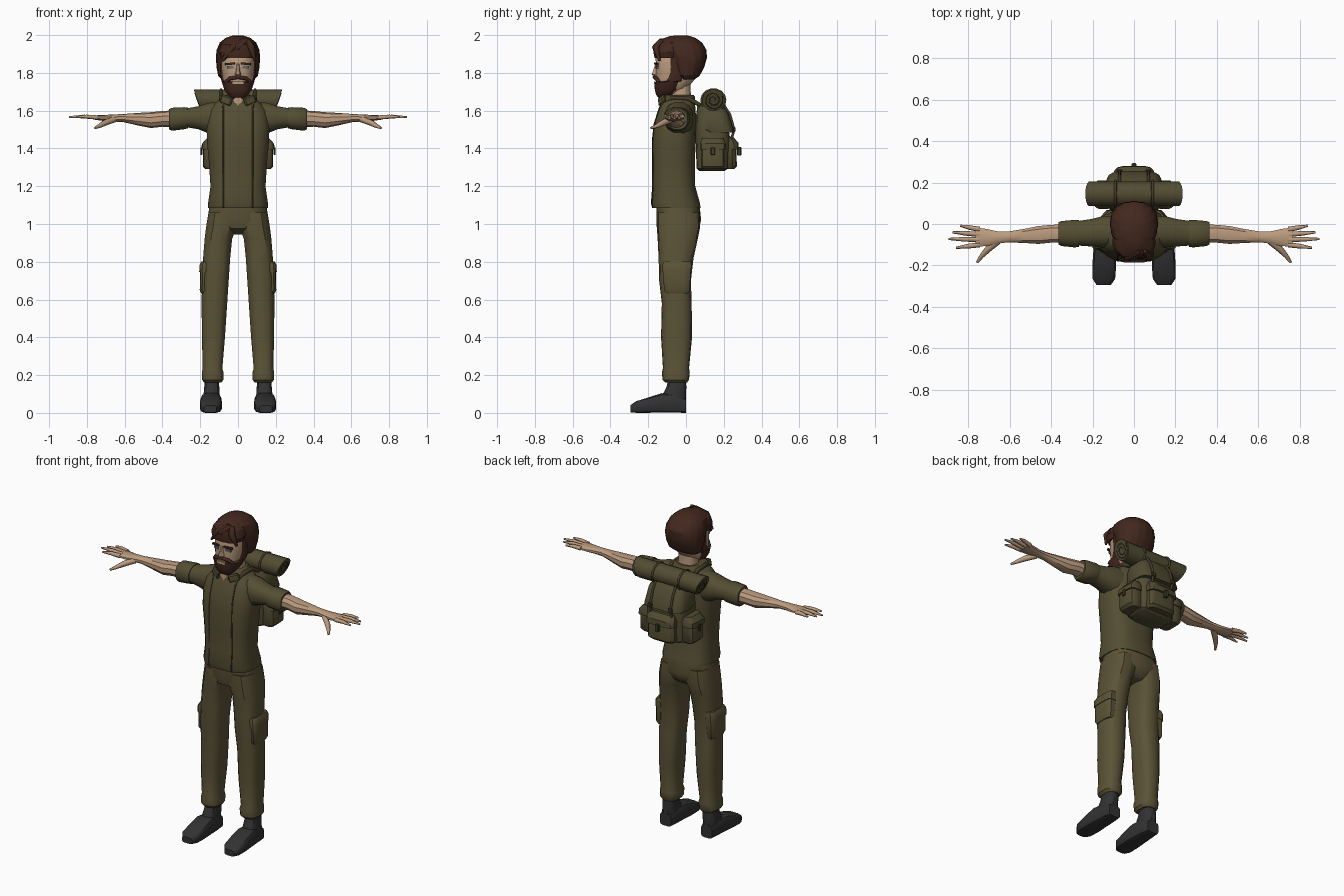
import bpy, bmesh, math
from mathutils import Vector


def material(name, rgb):
    m = bpy.data.materials.new(name)
    m.diffuse_color = (*rgb, 1)
    return m


SHIRT = material("shirt olive", (0.090, 0.076, 0.033))
PANTS = material("trouser olive", (0.105, 0.086, 0.038))
PACK = material("pack olive", (0.084, 0.072, 0.032))
TRIM = material("dark olive trim", (0.055, 0.046, 0.021))
SKIN = material("skin", (0.50, 0.33, 0.21))
HAIR = material("dark brown hair", (0.055, 0.021, 0.013))
BOOT = material("boot charcoal", (0.032, 0.032, 0.034))
EYE = material("eye grey blue", (0.10, 0.15, 0.19))


def finish(bm, name, mat, angle=35):
    bmesh.ops.recalc_face_normals(bm, faces=bm.faces)
    me = bpy.data.meshes.new(name)
    bm.to_mesh(me)
    bm.free()
    me.materials.append(mat)
    me.shade_smooth()
    me.set_sharp_from_angle(angle=math.radians(angle))
    ob = bpy.data.objects.new(name, me)
    bpy.context.collection.objects.link(ob)
    return ob


def loft(name, mat, axis, sections, n=12, p=2.4, side=1, ripple=0, waves=12, angle=35):
    """Skin rounded rings; each section is (position, u0, u1, v0, v1)."""
    bm = bmesh.new()
    rings = []
    for t, u0, u1, v0, v1 in sections:
        ring = []
        for i in range(n):
            a = 2 * math.pi * (i + 0.5) / n
            k = 1 + ripple * math.cos(waves * a)
            c, s = math.cos(a), math.sin(a)
            u = (u0 + u1) / 2 + k * (u1 - u0) / 2 * math.copysign(abs(c) ** (2 / p), c)
            v = (v0 + v1) / 2 + k * (v1 - v0) / 2 * math.copysign(abs(s) ** (2 / p), s)
            x, y, z = {"x": (t, u, v), "y": (u, t, v), "z": (u, v, t)}[axis]
            ring.append(bm.verts.new((x * side, y, z)))
        rings.append(ring)
    for a, b in zip(rings, rings[1:]):
        for i in range(n):
            j = (i + 1) % n
            bm.faces.new((a[i], a[j], b[j], b[i]))
    bm.faces.new(rings[0])
    bm.faces.new(rings[-1])
    return finish(bm, name, mat, angle)


def box(name, mat, centre, size, bevel=0.0, turn=0.0, tilt=0.0):
    bm = bmesh.new()
    bmesh.ops.create_cube(bm, size=1)
    bmesh.ops.scale(bm, vec=size, verts=bm.verts)
    if bevel:
        bmesh.ops.bevel(bm, geom=bm.edges[:], offset=bevel, segments=1, affect="EDGES")
    ob = finish(bm, name, mat)
    ob.location = centre
    ob.rotation_euler = (0, tilt, turn)
    return ob


def tube(name, mat, points, radii, side=1):
    cu = bpy.data.curves.new(name, "CURVE")
    cu.dimensions = "3D"
    cu.bevel_depth = 1
    cu.bevel_resolution = 1
    cu.use_fill_caps = True
    sp = cu.splines.new("POLY")
    sp.points.add(len(points) - 1)
    for pt, co, r in zip(sp.points, points, radii):
        pt.co = (co[0] * side, co[1], co[2], 1)
        pt.radius = r
    cu.materials.append(mat)
    ob = bpy.data.objects.new(name, cu)
    bpy.context.collection.objects.link(ob)
    return ob


def sym(t, w, v0, v1):
    return (t, -w, w, v0, v1)


# Shirt body, hem to neck
torso = [sym(1.085, .160, -.180, .078), sym(1.11, .160, -.187, .075), sym(1.20, .147, -.180, .050),
         sym(1.32, .155, -.180, .048), sym(1.44, .166, -.182, .052), sym(1.53, .168, -.172, .055),
         sym(1.60, .155, -.150, .052), sym(1.64, .125, -.135, .048), sym(1.665, .085, -.125, .042)]
loft("shirt_body", SHIRT, "z", torso, 20, 2.8)
# Collar, neck opening
loft("shirt_collar", SHIRT, "z", [sym(1.635, .108, -.142, .050), sym(1.672, .092, -.138, .048),
                                  sym(1.684, .075, -.120, .040)], 14)
box("neck_opening", SKIN, (0, -.141, 1.655), (.040, .008, .040), tilt=math.pi / 4)
loft("neck", SKIN, "z", [sym(1.62, .064, -.085, .035), sym(1.72, .056, -.075, .024),
                         sym(1.82, .056, -.075, .035)], 12)


def chest_y(x, s):
    r = (s[4] - s[3]) / 2
    return (s[3] + s[4]) / 2 - r * (1 - (x / s[2]) ** 2.8) ** (1 / 2.8)


for side in (-1, 1):
    # Sleeve with rolled cuff
    loft("sleeve", SHIRT, "x", [(.07, -.11, .04, 1.47, 1.655), (.15, -.115, .04, 1.475, 1.645),
         (.21, -.11, .025, 1.50, 1.625), (.28, -.105, .015, 1.512, 1.612)], 12, side=side)
    loft("sleeve_cuff", SHIRT, "x", [(.265, -.112, .02, 1.505, 1.618), (.285, -.115, .022, 1.50, 1.62),
         (.35, -.108, .016, 1.492, 1.617), (.365, -.10, .01, 1.50, 1.61)], 12, side=side)
    # Shoulder strap running into the front seam
    pts = [(.085, .075, 1.63), (.088, .01, 1.665), (.088, -.07, 1.668)]
    pts += [(.078, chest_y(.078, s) + .002, s[0]) for s in reversed(torso[:-1])]
    tube("front_seam", TRIM, pts, [.013] * 3 + [.008] + [.004] * 7, side)
    # Collar flap
    box("collar_flap", SHIRT, (side * .062, -.128, 1.655), (.065, .018, .045), .006, side * .45, side * -.35)

    # Bare arm and palm
    loft("arm", SKIN, "x", [(.33, -.09, .0, 1.512, 1.602), (.40, -.092, -.002, 1.515, 1.598),
         (.46, -.098, -.008, 1.508, 1.592), (.53, -.093, -.022, 1.522, 1.588),
         (.61, -.090, -.036, 1.540, 1.582), (.66, -.096, -.034, 1.542, 1.580),
         (.71, -.108, -.022, 1.545, 1.577), (.765, -.112, -.015, 1.553, 1.575)], 10, 2.2, side)
    # Fingers and thumb
    for y0, tx, ty in ((-.026, .838, -.008), (-.050, .876, -.040), (-.075, .895, -.072), (-.100, .858, -.115)):
        tube("finger", SKIN, [(.745, y0, 1.564), ((.75 + tx) / 2, (y0 + ty) / 2, 1.569), (tx, ty, 1.566)],
             [.013, .011, .005], side)
    tube("thumb", SKIN, [(.655, -.080, 1.555), (.705, -.122, 1.535), (.735, -.155, 1.518), (.757, -.186, 1.508)],
         [.018, .016, .011, .006], side)

    # Trouser leg with gathered cuff
    loft("trouser_leg", PANTS, "z", [(.16, .088, .178, -.110, .006), (.175, .076, .192, -.124, .016),
         (.215, .076, .192, -.128, .020), (.235, .082, .188, -.122, .016), (.40, .068, .192, -.132, .032),
         (.58, .056, .194, -.128, .030), (.70, .048, .192, -.142, .026), (.82, .040, .186, -.145, .040),
         (.92, .030, .178, -.150, .062), (.985, .006, .170, -.155, .075), (1.06, .003, .158, -.155, .072)],
         14, 2.7, side)
    # Thigh cargo pocket and flap
    loft("cargo_pocket", PANTS, "z", [(.632, .15, .196, -.105, .012), (.65, .15, .203, -.118, .022),
         (.77, .14, .202, -.122, .026), (.792, .14, .194, -.115, .022)], 12, 4, side)
    loft("cargo_flap", PANTS, "z", [(.745, .14, .206, -.125, .028), (.785, .14, .204, -.126, .030),
         (.802, .14, .194, -.118, .026)], 12, 4, side)

    # Boot: foot and ankle shaft
    loft("boot_foot", BOOT, "y", [(.0, .102, .182, 0, .075), (-.06, .092, .190, 0, .10),
         (-.13, .088, .197, 0, .105), (-.20, .085, .202, 0, .082), (-.265, .090, .200, 0, .062),
         (-.295, .112, .180, .002, .040)], 12, 4, side)
    loft("boot_shaft", BOOT, "z", [(.01, .100, .184, -.12, .0), (.09, .097, .184, -.13, .002),
         (.135, .098, .180, -.105, .003), (.18, .100, .176, -.095, .001)], 12, 2.6, side)

# Hips
loft("trouser_hips", PANTS, "z", [sym(.945, .05, -.09, .035), sym(.975, .12, -.145, .068),
     sym(1.02, .163, -.156, .080), sym(1.12, .150, -.158, .070)], 18, 2.8)

# Head and face
loft("head", SKIN, "z", [sym(1.69, .045, -.145, -.03), sym(1.72, .066, -.155, .01), sym(1.77, .082, -.160, .05),
     sym(1.83, .088, -.160, .07), sym(1.90, .088, -.162, .07), sym(1.95, .07, -.13, .05)], 24, 2.5)
loft("nose", SKIN, "z", [sym(1.783, .014, -.172, -.14), sym(1.792, .018, -.183, -.14),
     sym(1.812, .011, -.176, -.14), sym(1.85, .008, -.163, -.14)], 8)
# Beard wraps the jaw and rises as sideburns
loft("beard", HAIR, "z", [sym(1.663, .028, -.140, -.105), sym(1.682, .052, -.158, -.075),
     sym(1.712, .074, -.166, -.03), sym(1.752, .087, -.168, -.01), sym(1.757, .089, -.125, .0),
     sym(1.80, .094, -.110, .02), sym(1.88, .096, -.110, .02)], 20, 2.5)
tube("moustache", HAIR, [(-.068, -.140, 1.750), (-.042, -.158, 1.771), (0, -.167, 1.777),
     (.042, -.158, 1.771), (.068, -.140, 1.750)], [.008, .011, .010, .011, .008])
box("lower_lip", SKIN, (0, -.166, 1.748), (.056, .008, .014))
for side in (-1, 1):
    box("eye", EYE, (side * .040, -.154, 1.829), (.034, .009, .013), turn=side * .2)
    box("eyebrow", HAIR, (side * .042, -.157, 1.848), (.052, .012, .011), turn=side * .22, tilt=side * .08)

# Hair: grooved shell and swept fringe
loft("hair_shell", HAIR, "z", [sym(1.765, .085, -.03, .045), sym(1.785, .104, -.060, .072),
     sym(1.83, .113, -.080, .096), sym(1.88, .116, -.098, .110), sym(1.92, .113, -.125, .108),
     sym(1.96, .096, -.130, .085), sym(1.985, .066, -.105, .050), sym(1.998, .028, -.06, .01)],
     48, 2.2, ripple=.018, waves=16, angle=25)
loft("hair_fringe", HAIR, "z", [sym(1.878, .092, -.166, -.02), sym(1.91, .103, -.172, .0),
     sym(1.95, .092, -.166, .02), sym(1.98, .062, -.130, .02), sym(1.996, .028, -.08, .0)],
     36, 2.3, ripple=.018, waves=12, angle=25)
for x0, x1, z1 in ((.03, -.085, 1.862), (.045, -.05, 1.885), (.05, .09, 1.865)):
    tube("hair_lock", HAIR, [(x0, -.130, 1.972), ((x0 + x1) / 2, -.160, 1.935), (x1, -.140, z1)],
         [.014, .020, .007])

# Backpack body, lid and pockets
loft("pack_body", PACK, "z", [sym(1.28, .105, .07, .205), sym(1.295, .125, .055, .225),
     sym(1.45, .130, .050, .235), sym(1.57, .122, .052, .215), sym(1.63, .095, .06, .185)], 16, 4)
loft("pack_lid", PACK, "z", [sym(1.485, .134, .10, .256), sym(1.50, .136, .075, .254),
     sym(1.59, .124, .06, .226), sym(1.635, .092, .07, .19)], 16, 4)
loft("rear_pocket", PACK, "z", [sym(1.29, .082, .17, .255), sym(1.305, .092, .17, .270),
     sym(1.42, .092, .17, .268), sym(1.45, .084, .17, .25)], 12, 4)
loft("rear_pocket_flap", PACK, "z", [sym(1.395, .097, .18, .281), sym(1.43, .097, .17, .278),
     sym(1.462, .084, .17, .25)], 12, 4)
box("rear_buckle", TRIM, (0, .282, 1.385), (.024, .022, .045), .004)
for side in (-1, 1):
    loft("side_pocket", PACK, "z", [(1.29, .10, .172, .085, .195), (1.305, .10, .187, .078, .205),
         (1.41, .10, .187, .078, .205), (1.445, .10, .168, .085, .195)], 12, 4, side)
    loft("side_pocket_flap", PACK, "z", [(1.395, .10, .195, .072, .212), (1.425, .10, .192, .072, .212),
         (1.455, .10, .165, .085, .198)], 12, 4, side)
    box("side_buckle", TRIM, (side * .194, .142, 1.385), (.010, .022, .04), .003)
    # Lid strap with buckle, and strap round the bedroll
    tube("lid_strap", TRIM, [(.07, .200, 1.63), (.07, .232, 1.58), (.07, .255, 1.50), (.07, .238, 1.44)],
         [.008] * 4, side)
    box("lid_buckle", TRIM, (side * .07, .256, 1.50), (.028, .014, .026), .004)
    hoop = [math.tau * i / 14 for i in range(15)]
    tube("bedroll_strap", TRIM, [(.09, .145 + .063 * math.cos(a), 1.655 + .058 * math.sin(a)) for a in hoop],
         [.007] * 15, side)

# Bedroll with slanted ends
roll = loft("bedroll", PACK, "x", [(x, .085, .205, 1.597, 1.713) for x in (-.235, -.09, .09, .235)], 16, 2)
for v in roll.data.vertices:
    v.co.x *= 1 + (v.co.z - 1.713) * 1.5
# Rolled layers showing at both ends
for side in (-1, 1):
    pts = []
    for i in range(22):
        a, r = i * .62, .012 + .0019 * i
        z = 1.655 + r * math.sin(a)
        pts.append((.235 * (1 + (z - 1.713) * 1.5), .145 + r * math.cos(a), z))
    tube("bedroll_spiral", TRIM, pts, [.003] * 22, side)
